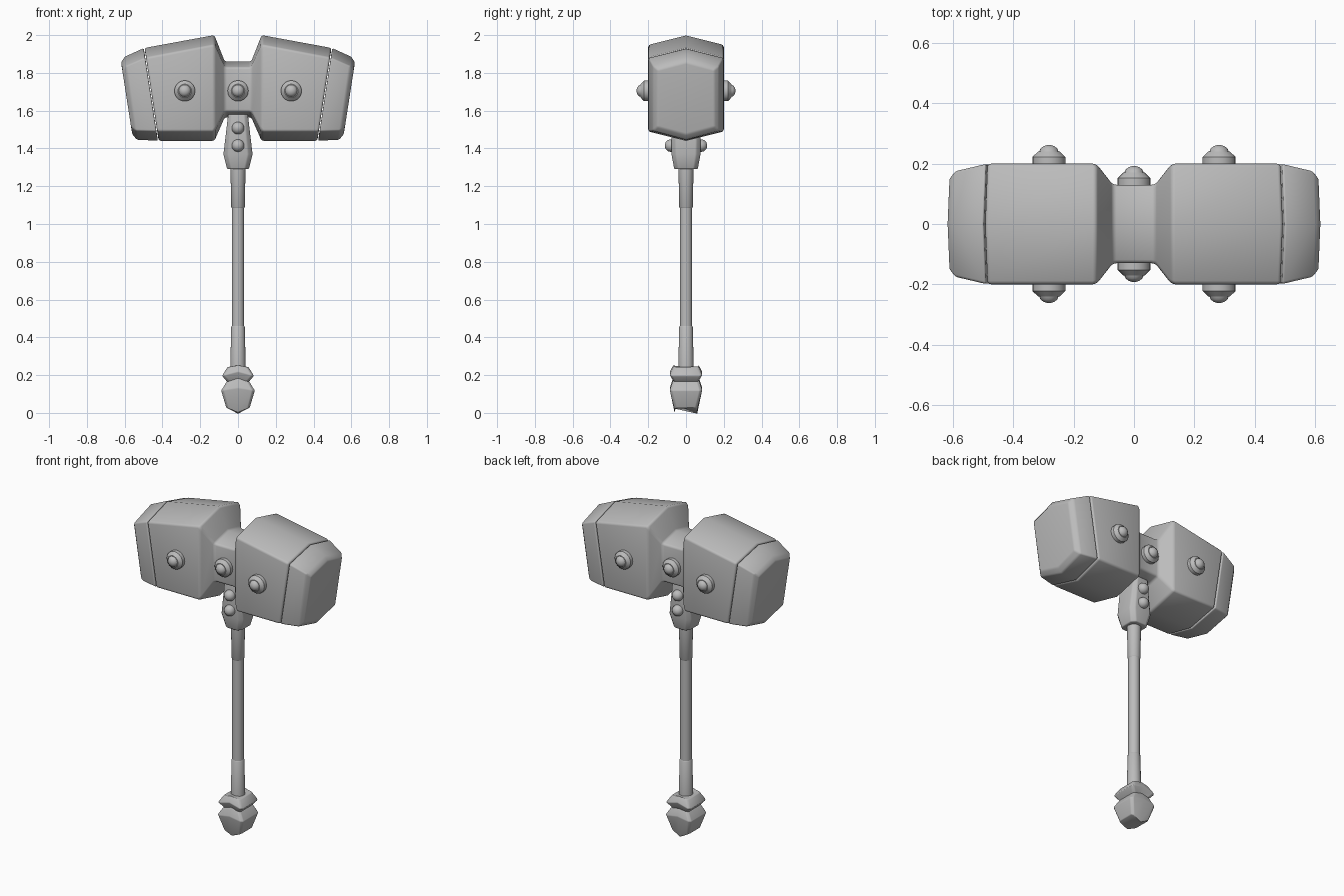
import bpy, math
from mathutils import Matrix, Vector

cube = bpy.data.objects.get("Cube")
if cube:
    bpy.data.objects.remove(cube, do_unlink=True)

steel = bpy.data.materials.new("grey_metal")
steel.use_nodes = True
GREY = (0.5, 0.5, 0.5, 1.0)
steel.diffuse_color = GREY
steel.node_tree.nodes["Principled BSDF"].inputs["Base Color"].default_value = GREY


def loft(name, rings, bevel=0.0, angle=40):
    """Skin a list of equal-sized rings, close both ends, soften the edges."""
    n = len(rings[0])
    verts = [p for ring in rings for p in ring]
    faces = [(r * n + i, r * n + (i + 1) % n, (r + 1) * n + (i + 1) % n, (r + 1) * n + i)
             for r in range(len(rings) - 1) for i in range(n)]
    faces += [tuple(reversed(range(n))), tuple(range(len(verts) - n, len(verts)))]
    mesh = bpy.data.meshes.new(name)
    mesh.from_pydata(verts, [], faces)
    mesh.materials.append(steel)
    ob = bpy.data.objects.new(name, mesh)
    bpy.context.collection.objects.link(ob)
    bpy.ops.object.select_all(action='DESELECT')
    ob.select_set(True)
    bpy.context.view_layer.objects.active = ob
    bpy.ops.object.mode_set(mode='EDIT')
    bpy.ops.mesh.select_all(action='SELECT')
    bpy.ops.mesh.normals_make_consistent(inside=False)
    bpy.ops.object.mode_set(mode='OBJECT')
    if bevel:
        mod = ob.modifiers.new("soft_edges", 'BEVEL')
        mod.width = bevel
        mod.segments = 3
        mod.limit_method = 'ANGLE'
        mod.angle_limit = math.radians(32)
        bpy.ops.object.modifier_apply(modifier=mod.name)
    bpy.ops.object.shade_smooth_by_angle(angle=math.radians(angle))
    return ob


def head_ring(x_top, x_low, z_top, z_low, rise, half):
    """Hexagon with peaked top and bottom, leaning from x_low to x_top."""
    outline = [(0, z_top), (half, z_top - rise), (half, z_low + rise),
               (0, z_low), (-half, z_low + rise), (-half, z_top - rise)]
    return [(x_low + (x_top - x_low) * (z - z_low) / (z_top - z_low), y, z)
            for y, z in outline]


def flip(ring):
    return [(-x, y, z) for x, y, z in ring]


def lathe(name, profile, turn=None, place=(0, 0, 0), sides=20, angle=40):
    """Round part from (radius, height) pairs."""
    m = Matrix.Translation(Vector(place)) @ (turn or Matrix.Identity(4))
    rings = [[m @ Vector((r * math.cos(a), r * math.sin(a), h))
              for a in (2 * math.pi * i / sides for i in range(sides))]
             for r, h in profile]
    return loft(name, rings, angle=angle)


# Hammer head: two blocks joined by a narrow waist
half_head = [head_ring(0.07, 0.07, 1.86, 1.565, 0.03, 0.13),
             head_ring(0.125, 0.125, 2.0, 1.44, 0.05, 0.2),
             head_ring(0.495, 0.42, 1.932, 1.44, 0.05, 0.2)]
loft("hammer_head", [flip(r) for r in reversed(half_head)] + half_head, 0.012)

# Striking caps, set off by a hairline seam
cap = [head_ring(0.499, 0.424, 1.931, 1.441, 0.05, 0.199),
       head_ring(0.6, 0.535, 1.885, 1.446, 0.048, 0.175),
       head_ring(0.619, 0.56, 1.855, 1.475, 0.04, 0.15)]
loft("left_striking_cap", cap, 0.008)
loft("right_striking_cap", [flip(r) for r in cap], 0.008)

# Rivets on both faces
BIG = [(0.055, -0.02), (0.055, 0.022), (0.036, 0.04), (0.032, 0.04),
       (0.028, 0.05), (0.018, 0.058), (0.006, 0.062)]
SMALL = [(0.033, -0.02), (0.033, 0.008), (0.029, 0.022), (0.018, 0.033), (0.005, 0.037)]
for side, word in ((-1, "front"), (1, "back")):
    turn = Matrix.Rotation(-side * math.pi / 2, 4, 'X')
    for x, y, where in ((-0.282, 0.2, "right"), (0, 0.13, "middle"), (0.282, 0.2, "left")):
        lathe(f"{word}_{where}_rivet", BIG, turn, (x, side * y, 1.705))
    for z, where in ((1.415, "lower"), (1.508, "upper")):
        lathe(f"{word}_{where}_socket_rivet", SMALL, turn, (0, side * 0.075, z))


def block_ring(hx, hy, z, lift=0.0, corner=0.0):
    """Rectangle ring with clipped corners and a raised middle on front and back."""
    c = corner
    outline = [(hx, hy - c), (hx - c, hy), (0, hy), (c - hx, hy), (-hx, hy - c),
               (-hx, c - hy), (c - hx, -hy), (0, -hy), (hx - c, -hy), (hx, c - hy)]
    return [(x, y, z + lift * (1 - abs(x) / hx)) for x, y in outline]


# Socket under the head
loft("socket", [block_ring(0.057, 0.062, 1.29, 0, 0.022),
                block_ring(0.077, 0.077, 1.37, 0, 0.024),
                block_ring(0.052, 0.076, 1.58, 0, 0.018)], 0.006)

# Shaft with thicker sleeves at both ends
lathe("shaft", [(0.033, 0.44), (0.033, 1.1)])
lathe("upper_sleeve", [(0.033, 1.085), (0.036, 1.09), (0.04, 1.3)])
lathe("lower_sleeve", [(0.041, 0.23), (0.036, 0.455), (0.033, 0.46)])

# Pommel: chevron collar above a tapered end block
loft("pommel_collar", [block_ring(0.052, 0.064, 0.158, 0.018, 0.012),
                       block_ring(0.084, 0.086, 0.196, 0.022, 0.012),
                       block_ring(0.056, 0.066, 0.242, 0.012, 0.012)], 0.004)
loft("pommel_end", [block_ring(0.062, 0.06, 0.028, -0.028, 0.012),
                    block_ring(0.089, 0.086, 0.118, 0.014, 0.014),
                    block_ring(0.06, 0.07, 0.165, 0.014, 0.012)], 0.004)
